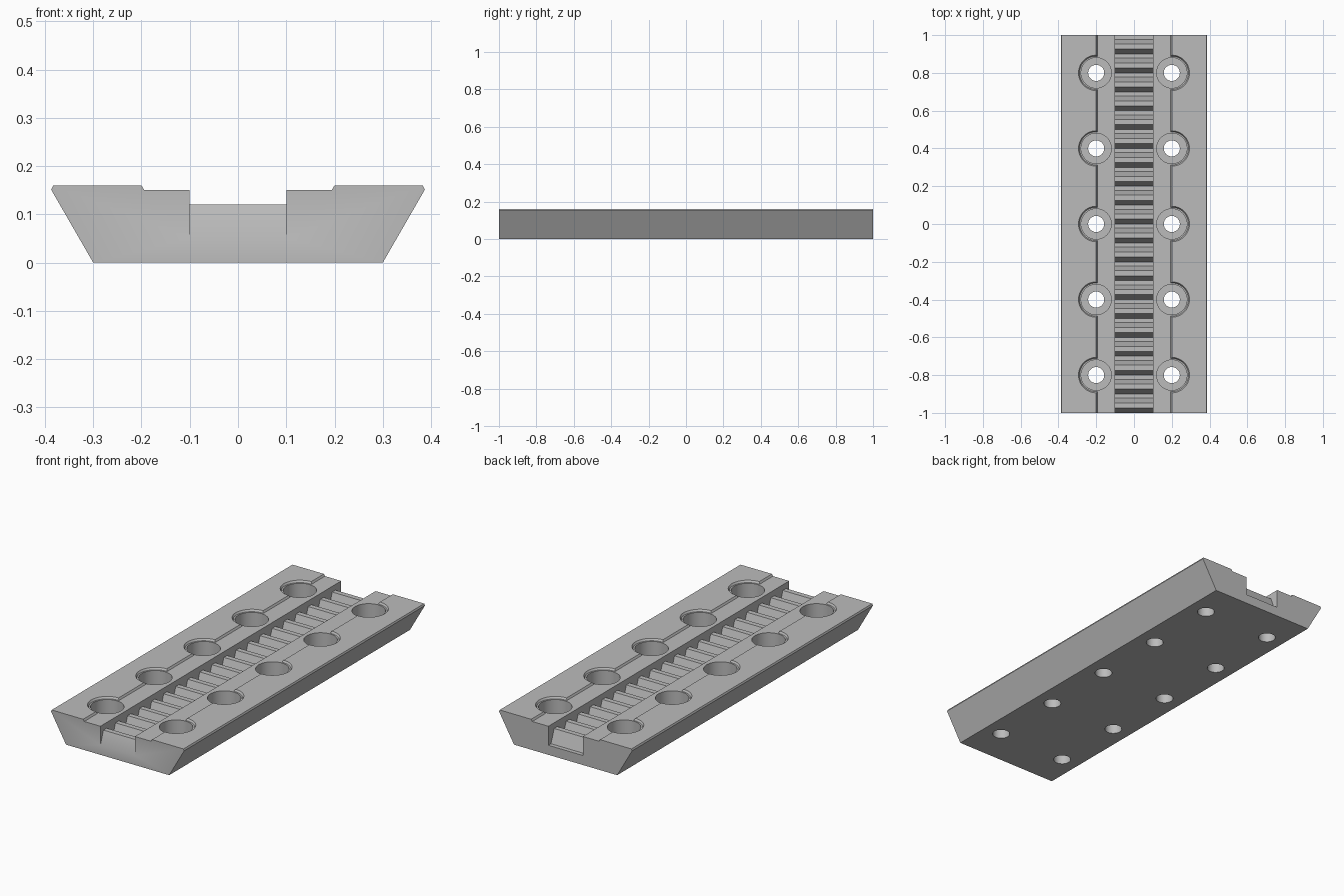
import bpy, bmesh, math

if "Cube" in bpy.data.objects:
    bpy.data.objects.remove(bpy.data.objects["Cube"])

metal = bpy.data.materials.new("machined grey")
metal.diffuse_color = (0.5, 0.5, 0.5, 1)
metal.use_nodes = True
metal.node_tree.nodes["Principled BSDF"].inputs["Base Color"].default_value = metal.diffuse_color


def new_object(name, bm):
    bmesh.ops.recalc_face_normals(bm, faces=bm.faces)
    mesh = bpy.data.meshes.new(name)
    bm.to_mesh(mesh)
    bm.free()
    obj = bpy.data.objects.new(name, mesh)
    bpy.context.collection.objects.link(obj)
    mesh.materials.append(metal)
    return obj


def prism(name, points, offset):
    """Extrude a closed 3D outline along an offset."""
    bm = bmesh.new()
    face = bm.faces.new([bm.verts.new(p) for p in points])
    made = bmesh.ops.extrude_face_region(bm, geom=[face])["geom"]
    bmesh.ops.translate(bm, vec=offset,
                        verts=[g for g in made if isinstance(g, bmesh.types.BMVert)])
    return new_object(name, bm)


# Dovetail bar: slanted sides, raised outer strips, lower inner ledges
half = [(0.30, 0), (0.387, 0.151), (0.383, 0.16), (0.20, 0.16), (0.194, 0.15)]
outline = half + [(-x, z) for x, z in reversed(half)]
rail = prism("dovetail_rack", [(x, -1, z) for x, z in outline], (0, 2, 0))

# Channel cutter whose underside is the row of teeth
pitch, root, tip = 0.1, 0.05, 0.12
flank, land = 0.0255, 0.027
slope = (tip - root) / flank
teeth = [(-1.01, root - 0.01 * slope)]
for i in range(20):
    y = -1 + i * pitch
    if i:
        teeth.append((y, root))
    teeth += [(y + flank, tip), (y + flank + land, tip), (y + 2 * flank + land, root)]
teeth += [(1.05, root), (1.05, 0.3), (-1.01, 0.3)]
channel = prism("channel_cutter", [(-0.1, y, z) for y, z in teeth], (0.2, 0, 0))

# Stepped bolt hole cutter: through hole, counterbore, flared relief
steps = [(0.0425, -0.1), (0.0425, 0.06), (0.08, 0.06), (0.08, 0.1501),
         (0.088, 0.1501), (0.094, 0.16), (0.10, 0.17)]
SIDES = 48
bm = bmesh.new()
for side in (-1, 1):
    for k in range(-2, 3):
        rings = [[bm.verts.new((side * 0.2 + r * math.cos(2 * math.pi * s / SIDES),
                                k * 0.4 + r * math.sin(2 * math.pi * s / SIDES), z))
                  for s in range(SIDES)] for r, z in steps]
        for a, b in zip(rings, rings[1:]):
            for s in range(SIDES):
                t = (s + 1) % SIDES
                bm.faces.new((a[s], a[t], b[t], b[s]))
        bm.faces.new(rings[0][::-1])
        bm.faces.new(rings[-1])
holes = new_object("bolt_hole_cutter", bm)

# Cut the channel and holes, then bake the result
for cutter in (channel, holes):
    cutter.hide_render = True
    mod = rail.modifiers.new(cutter.name, "BOOLEAN")
    mod.operation, mod.solver, mod.object = "DIFFERENCE", "EXACT", cutter
bpy.context.view_layer.update()
baked = bpy.data.meshes.new_from_object(
    rail.evaluated_get(bpy.context.evaluated_depsgraph_get()))
rail.modifiers.clear()
rail.data = baked
for cutter in (channel, holes):
    bpy.data.objects.remove(cutter)

# Smooth the round walls, keep machined edges sharp
bpy.ops.object.select_all(action="DESELECT")
rail.select_set(True)
bpy.context.view_layer.objects.active = rail
bpy.ops.object.shade_smooth_by_angle(angle=math.radians(25))
